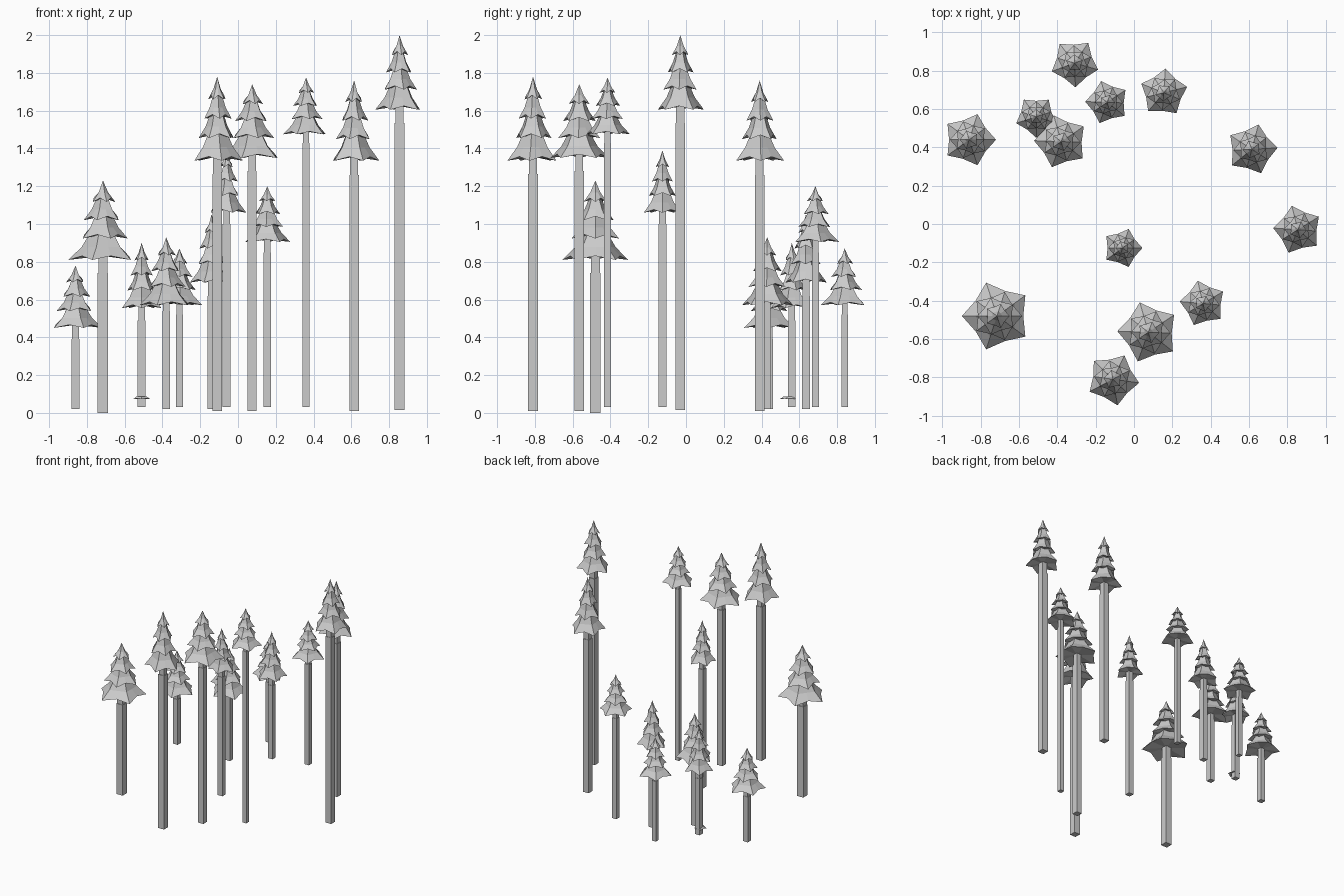
import bpy, bmesh, math

if "Cube" in bpy.data.objects:
    bpy.data.objects.remove(bpy.data.objects["Cube"])

grey = bpy.data.materials.new("plain_grey")
grey.diffuse_color = (0.6, 0.6, 0.6, 1)
grey.use_nodes = True
grey.node_tree.nodes["Principled BSDF"].inputs["Base Color"].default_value = grey.diffuse_color

# x, y, trunk foot, trunk top, crown base, tip, crown radius, turn (deg), trunk half width
TREES = [
    (-.86, .44, .02, .39, .45, .78, .14, 0, .021),
    (-.715, -.48, .0, .74, .81, 1.23, .183, 36, .028),
    (-.51, .56, .03, .49, .555, .90, .11, 54, .021),
    (-.38, .43, .02, .54, .57, .93, .142, 34, .021),
    (-.31, .84, .03, .52, .57, .87, .127, 56, .018),
    (-.14, .635, .02, .62, .69, 1.05, .115, 34, .021),
    (-.11, -.81, .01, 1.265, 1.335, 1.78, .138, -8, .026),
    (-.06, -.125, .03, 1.0, 1.06, 1.39, .104, 0, .021),
    (.075, -.565, .01, 1.28, 1.35, 1.74, .162, 34, .024),
    (.155, .685, .03, .85, .905, 1.20, .126, 14, .019),
    (.36, -.415, .03, 1.43, 1.475, 1.775, .122, 31, .018),
    (.615, .39, .01, 1.26, 1.335, 1.76, .134, 3, .025),
    (.855, -.03, .015, 1.535, 1.605, 2.0, .129, 32, .026),
]


def finish(bm, name):
    bmesh.ops.recalc_face_normals(bm, faces=bm.faces)
    me = bpy.data.meshes.new(name)
    bm.to_mesh(me)
    bm.free()
    me.materials.append(grey)
    bpy.context.collection.objects.link(bpy.data.objects.new(name, me))


def box(bm, x, y, z0, z1, h):
    vs = bmesh.ops.create_cube(bm, size=1)["verts"]
    for v in vs:
        v.co = (x + v.co.x * 2 * h, y + v.co.y * 2 * h, z1 if v.co.z > 0 else z0)


def skirt(bm, x, y, turn, r, z0, z1, r_top, droop):
    """One drooping five-cornered layer of branches, closed below."""
    def ring(rad_even, rad_odd, z_even, z_odd):
        out = []
        for i in range(10):
            a = math.radians(turn + 36 * i)
            rad, z = (rad_odd, z_odd) if i % 2 else (rad_even, z_even)
            out.append(bm.verts.new((x + rad * math.cos(a), y + rad * math.sin(a), z)))
        return out
    zm = z0 + (z1 - z0) * .45
    rm = r_top + (r - r_top) * .42
    low = ring(r, r * .75, z0, z0 + droop)
    mid = ring(rm, rm * .81, zm, zm)
    top = bm.verts.new((x, y, z1)) if r_top == 0 else ring(r_top, r_top * .81, z1, z1)
    hub = bm.verts.new((x, y, z0 + droop))
    for i in range(10):
        j = (i + 1) % 10
        bm.faces.new((low[i], low[j], mid[j], mid[i]))
        bm.faces.new((low[j], low[i], hub))
        if r_top == 0:
            bm.faces.new((mid[i], mid[j], top))
        else:
            bm.faces.new((mid[i], mid[j], top[j], top[i]))
    if r_top:
        bm.faces.new(top)


# layers: height of skirt and its top as fractions of crown, radius, top radius
LAYERS = [(0, .36, 1, .34), (.27, .58, .72, .25), (.5, .8, .56, .16), (.73, 1, .36, 0)]

for n, (x, y, foot, stem, base, tip, r, turn, h) in enumerate(TREES, 1):
    H = tip - base
    # long square trunk with a slimmer neck under the crown
    bm = bmesh.new()
    box(bm, x, y, foot, stem, h)
    box(bm, x, y, stem, base + .3 * H, h * .85)
    finish(bm, f"trunk_{n}")
    # layered crown, each layer turned against the one below
    bm = bmesh.new()
    for k, (b, t, rr, rt) in enumerate(LAYERS):
        skirt(bm, x, y, turn + 36 * k, r * rr, base + b * H, base + t * H,
              r * rt, .05 * H)
    finish(bm, f"crown_{n}")

# small collar low on one trunk
bm = bmesh.new()
skirt(bm, -.51, .545, 54, .048, .074, .086, .03, .002)
finish(bm, "trunk_collar")
